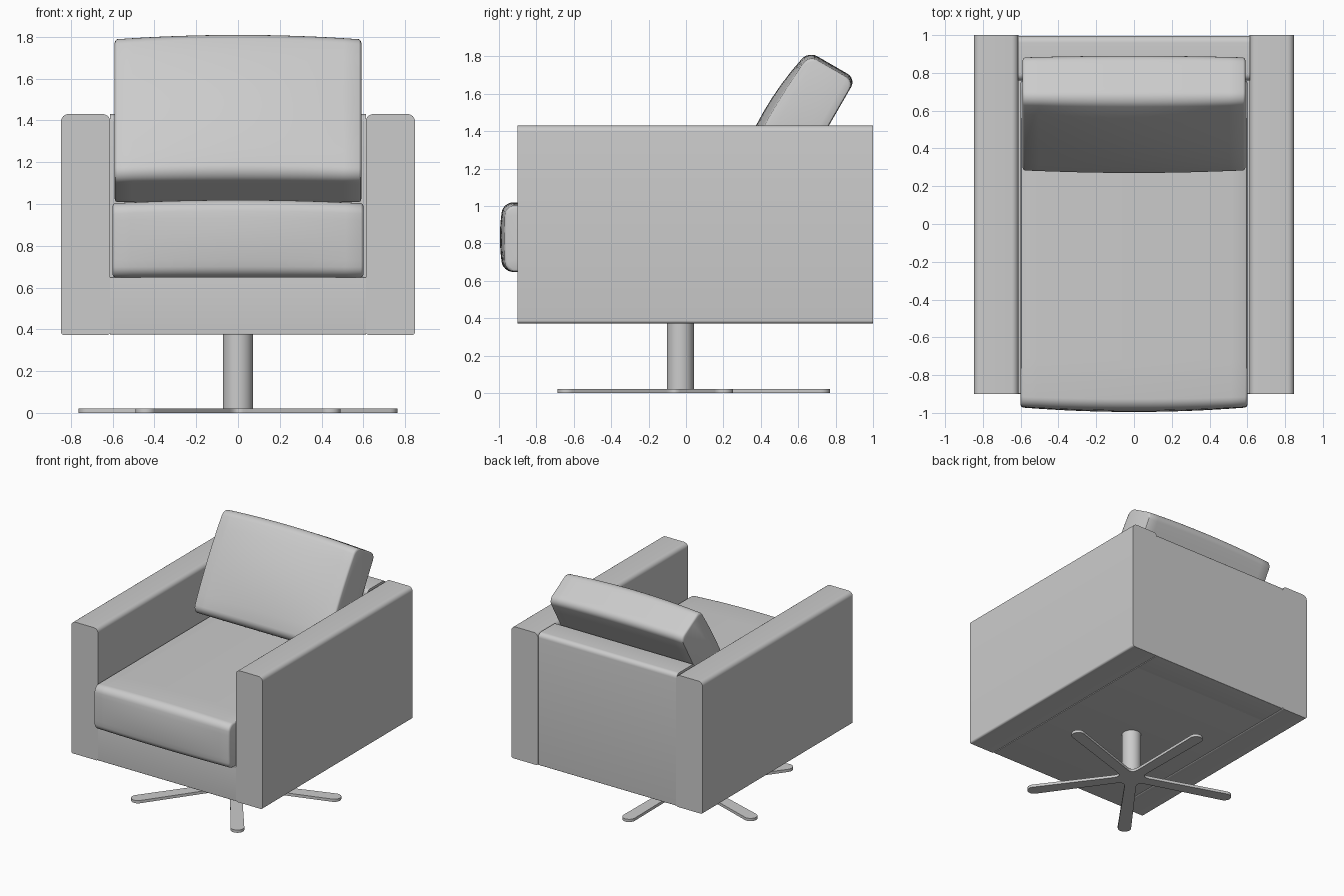
import bpy
import bmesh
import math
from mathutils import Vector

if "Cube" in bpy.data.objects:
    bpy.data.objects.remove(bpy.data.objects["Cube"], do_unlink=True)

# One grey for the whole chair
grey = bpy.data.materials.new("light grey")
grey.use_nodes = True
GREY = (0.6, 0.6, 0.6, 1.0)
grey.diffuse_color = GREY
grey.node_tree.nodes["Principled BSDF"].inputs["Base Color"].default_value = GREY


def loft(name, rings):
    """Skin a list of equal closed rings and cap both ends."""
    bm = bmesh.new()
    loops = [[bm.verts.new(p) for p in ring] for ring in rings]
    n = len(loops[0])
    for a, b in zip(loops, loops[1:]):
        for i in range(n):
            j = (i + 1) % n
            bm.faces.new((a[i], a[j], b[j], b[i]))
    bm.faces.new(loops[0])
    bm.faces.new(loops[-1])
    bmesh.ops.recalc_face_normals(bm, faces=bm.faces)
    mesh = bpy.data.meshes.new(name)
    bm.to_mesh(mesh)
    bm.free()
    mesh.materials.append(grey)
    ob = bpy.data.objects.new(name, mesh)
    bpy.context.collection.objects.link(ob)
    bpy.ops.object.select_all(action='DESELECT')
    ob.select_set(True)
    bpy.context.view_layer.objects.active = ob
    bpy.ops.object.shade_smooth_by_angle(angle=math.radians(35))
    return ob


def rounded_rect(u0, u1, v0, v1, radii, side=1):
    """Rounded rectangle; radii run from (u0, v0) counterclockwise."""
    corners = [(u0, v0, 1, 1), (u1, v0, -1, 1), (u1, v1, -1, -1), (u0, v1, 1, -1)]
    pts = []
    for k, ((u, v, su, sv), r) in enumerate(zip(corners, radii)):
        for s in range(7):
            a = math.pi + k * math.pi / 2 + s * math.pi / 12
            pts.append((u + su * r + r * math.cos(a), v + sv * r + r * math.sin(a)))
    # extra points along the straight sides so that they can bulge
    out = []
    for i, p in enumerate(pts):
        out.append(p)
        if i % 7 == 6:
            q = pts[(i + 1) % len(pts)]
            out += [(p[0] + (q[0] - p[0]) * t / side, p[1] + (q[1] - p[1]) * t / side)
                    for t in range(1, side)]
    return out


def cushion(name, half_w, depth, height, origin, tilt, radius, bulge, crown, lift):
    """Padded block; u = 0 is its back and u = depth its front."""
    prof = rounded_rect(0, depth, 0, height, [radius] * 4, 8)
    edge = 0.012
    stations = [(-half_w, edge), (-half_w + 0.004, 0.004)]
    inner = half_w - edge
    stations += [(-inner + 2 * inner * i / 16, 0) for i in range(17)]
    stations += [(half_w - 0.004, 0.004), (half_w, edge)]
    fwd = Vector((0, -math.cos(tilt), math.sin(tilt)))
    up = Vector((0, math.sin(tilt), math.cos(tilt)))
    rings = []
    for x, inset in stations:
        f = 1 - (x / half_w) ** 2
        ring = []
        for u, v in prof:
            mid = 1 - (2 * v / height - 1) ** 2
            uu = u + (u / depth) * ((bulge + crown * f) * mid + 0.012 * f)
            vv = v + (v / height) * lift * f
            uu += inset * (1 - 2 * u / depth)
            vv += inset * (1 - 2 * v / height)
            ring.append(Vector((x, 0, 0)) + origin + fwd * uu + up * vv)
        rings.append(ring)
    return loft(name, rings)


# Armrests: rounded profiles run from front to back
for name, s in (("left_armrest", 1), ("right_armrest", -1)):
    prof = rounded_rect(0.612, 0.847, 0.373, 1.43, (0.015, 0.015, 0.035, 0.035))
    loft(name, [[(s * x, y, z) for x, z in prof] for y in (-0.9, 1.0)])

# Seat rail and back panel between the armrests
rail = rounded_rect(-0.9, 0.77, 0.375, 0.65, (0.005, 0.002, 0.002, 0.005))
loft("seat_rail", [[(x, y, z) for y, z in rail] for x in (-0.613, 0.613)])
panel = rounded_rect(0.76, 0.995, 0.375, 1.43, (0.002, 0.005, 0.035, 0.035))
loft("back_panel", [[(x, y, z) for y, z in panel] for x in (-0.613, 0.613)])

# Cushions
cushion("seat_cushion", 0.60, 1.725, 0.355, Vector((0, 0.76, 0.648)), 0.0,
        0.05, 0.006, 0.012, 0.016)
cushion("back_cushion", 0.59, 0.28, 0.78, Vector((0, 0.51, 0.99)), math.radians(30),
        0.05, 0.018, 0.03, 0.018)

# Pedestal post
CY = -0.03
circle = [(0.072 * math.cos(i * math.pi / 20), CY + 0.072 * math.sin(i * math.pi / 20))
          for i in range(40)]
loft("pedestal_post", [[(x, y, z) for x, y in circle] for z in (0.015, 0.38)])

# Five-armed star foot: rounded tips joined by small inner curves
star = []
for k in range(5):
    a = math.radians(90 + 72 * k)
    along = Vector((math.cos(a), math.sin(a)))
    across = Vector((-along.y, along.x))
    for s in range(13):
        t = -math.pi / 2 + s * math.pi / 12
        star.append(along * (0.75 + 0.05 * math.cos(t)) + across * 0.05 * math.sin(t))
    start = along * 0.125 + across * 0.043
    b = a + math.radians(72)
    nxt = Vector((math.cos(b), math.sin(b)))
    end = nxt * 0.125 - Vector((-nxt.y, nxt.x)) * 0.043
    h = a + math.radians(36)
    ctrl = Vector((math.cos(h), math.sin(h))) * 0.075
    for s in range(7):
        t = s / 6
        star.append(start * (1 - t) ** 2 + ctrl * 2 * t * (1 - t) + end * t * t)
loft("star_foot", [[(p.x, p.y + CY, z) for p in star] for z in (0.0, 0.022)])
